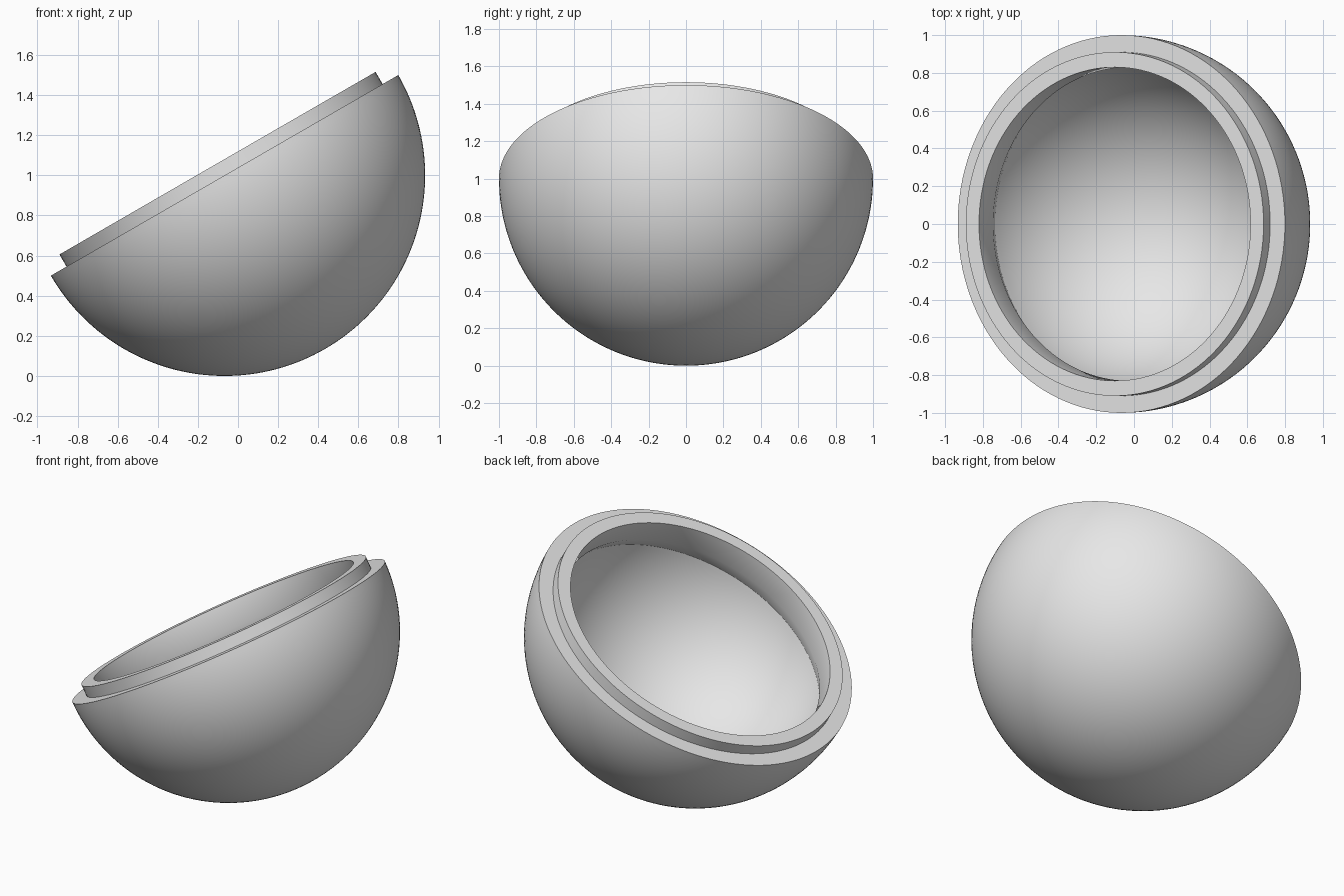
import bpy
import bmesh
from math import sin, cos, pi, radians, acos
from mathutils import Matrix, Vector

cube = bpy.data.objects.get("Cube")
if cube:
    bpy.data.objects.remove(cube)

SEGMENTS = 128
OUTER_R = 1.0      # outside of the shell
CAVITY_R = 0.88    # hollow inside
LIP_R = 0.91       # stepped lip, outer wall
MOUTH_R = 0.83     # stepped lip, inner wall
LIP_H = 0.07


def arc(radius, start, end, steps):
    """Points (r, z) on a sphere, angles measured up from the bottom pole."""
    angles = [start + (end - start) * i / steps for i in range(steps + 1)]
    return [(radius * sin(a), -radius * cos(a)) for a in angles]


def lathe(name, profile, segments):
    """Revolve an (r, z) profile around the z axis."""
    bm = bmesh.new()
    verts = [bm.verts.new((r, 0, z)) for r, z in profile]
    edges = [bm.edges.new(pair) for pair in zip(verts, verts[1:])]
    bmesh.ops.spin(bm, geom=verts + edges, cent=(0, 0, 0), axis=(0, 0, 1),
                   angle=2 * pi, steps=segments)
    bmesh.ops.remove_doubles(bm, verts=bm.verts, dist=0.0005)
    bmesh.ops.recalc_face_normals(bm, faces=bm.faces)
    mesh = bpy.data.meshes.new(name)
    bm.to_mesh(mesh)
    bm.free()
    obj = bpy.data.objects.new(name, mesh)
    bpy.context.collection.objects.link(obj)
    return obj


# Grey material
grey = bpy.data.materials.new("plain_grey")
grey.use_nodes = True
colour = (0.8, 0.8, 0.8, 1)
grey.diffuse_color = colour
grey.node_tree.nodes["Principled BSDF"].inputs["Base Color"].default_value = colour

# Closed section: outer bowl, seat, raised lip, mouth, undercut hollow
outer = arc(OUTER_R, 0, pi / 2, 48)
lip = [(LIP_R, 0), (LIP_R, LIP_H), (MOUTH_R, LIP_H), (MOUTH_R, -0.08)]
cavity = arc(CAVITY_R, acos(0.16 / CAVITY_R), 0, 40)
shell = lathe("half_shell", outer + lip + cavity, SEGMENTS)
shell.data.materials.append(grey)

# Tilt the open side toward -x and rest the bowl on the ground
tilt = Matrix.Rotation(radians(-30), 4, 'Y')
shell.data.transform(Matrix.Translation(Vector((-0.067, 0, OUTER_R))) @ tilt)

# Smooth shading with crisp lip edges
bpy.ops.object.select_all(action='DESELECT')
shell.select_set(True)
bpy.context.view_layer.objects.active = shell
bpy.ops.object.shade_smooth_by_angle(angle=radians(30))
